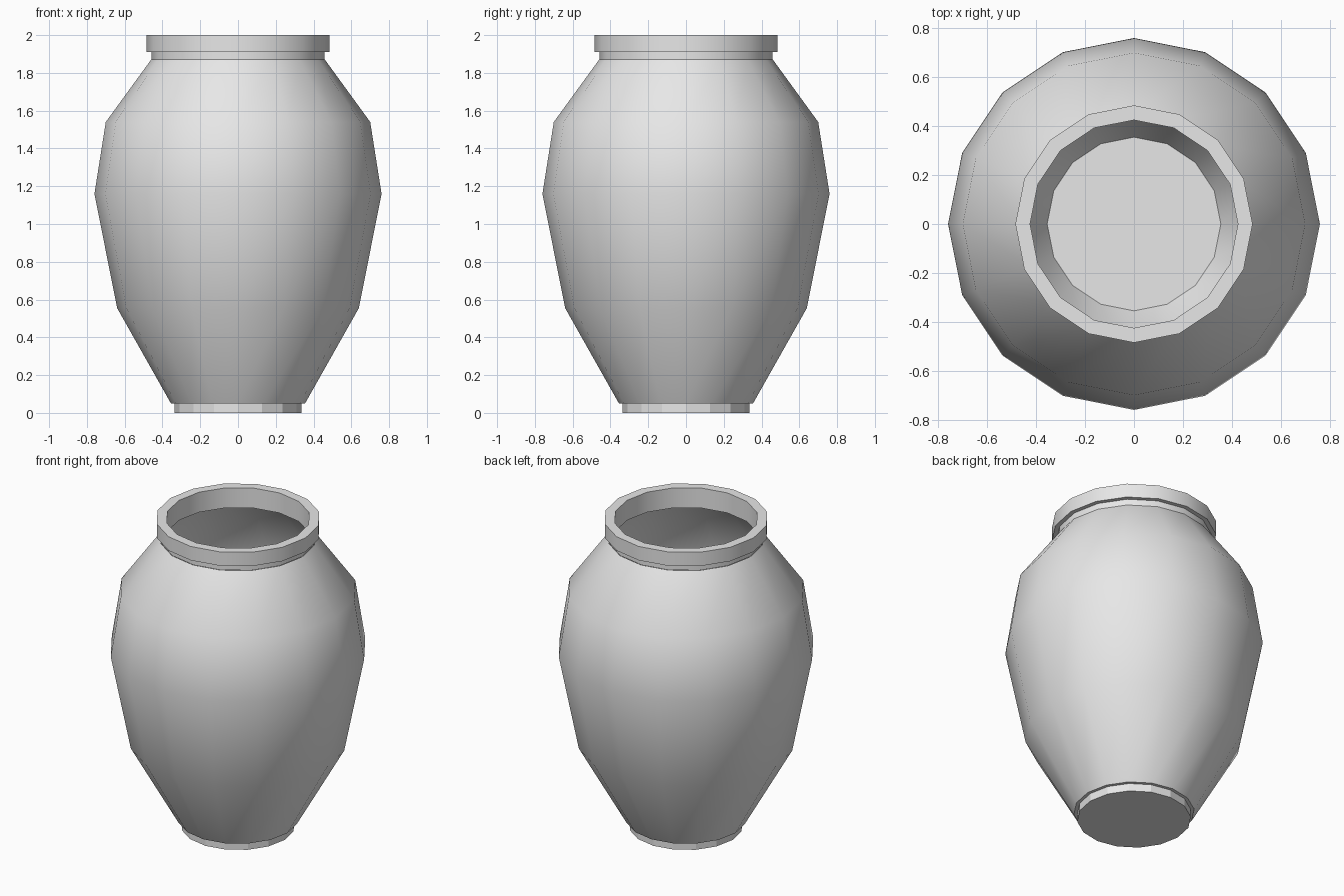
import bpy
import bmesh
from math import cos, sin, pi, radians

SIDES = 16

cube = bpy.data.objects.get("Cube")
if cube:
    bpy.data.objects.remove(cube, do_unlink=True)

# Single clay colour
clay = bpy.data.materials.new("grey_clay")
clay.use_nodes = True
colour = (0.8, 0.8, 0.8, 1)
clay.diffuse_color = colour
clay.node_tree.nodes["Principled BSDF"].inputs["Base Color"].default_value = colour


def lathe(name, profile, closed=False, cap_start=False):
    """Turn a profile of (radius, height) points around the z axis."""
    bm = bmesh.new()
    rings = []
    for r, z in profile:
        angles = [2 * pi * i / SIDES for i in range(SIDES)]
        rings.append([bm.verts.new((r * cos(a), r * sin(a), z)) for a in angles])
    pairs = list(zip(rings, rings[1:]))
    if closed:
        pairs.append((rings[-1], rings[0]))
    for low, high in pairs:
        for i in range(SIDES):
            j = (i + 1) % SIDES
            bm.faces.new((low[i], low[j], high[j], high[i]))
    if cap_start:
        bm.faces.new(rings[0][::-1])
    mesh = bpy.data.meshes.new(name)
    bm.to_mesh(mesh)
    bm.free()
    mesh.materials.append(clay)
    obj = bpy.data.objects.new(name, mesh)
    bpy.context.collection.objects.link(obj)
    bpy.ops.object.select_all(action="DESELECT")
    obj.select_set(True)
    bpy.context.view_layer.objects.active = obj
    bpy.ops.object.shade_smooth_by_angle(angle=radians(35))
    return obj


# Thin hollow body with its floor
lathe("body", [(0.355, 0.05), (0.64, 0.555), (0.76, 1.16), (0.70, 1.54), (0.46, 1.87)],
      cap_start=True)

# Foot under the floor
foot = lathe("foot", [(0.335, 0), (0.335, 0.05)], cap_start=True)
foot.data.shade_flat()

# Neck and overhanging rim, one closed ring
lathe("neck_and_rim", [(0.425, 1.87), (0.458, 1.87), (0.458, 1.91), (0.485, 1.91),
                       (0.485, 2.0), (0.425, 2.0)], closed=True)
